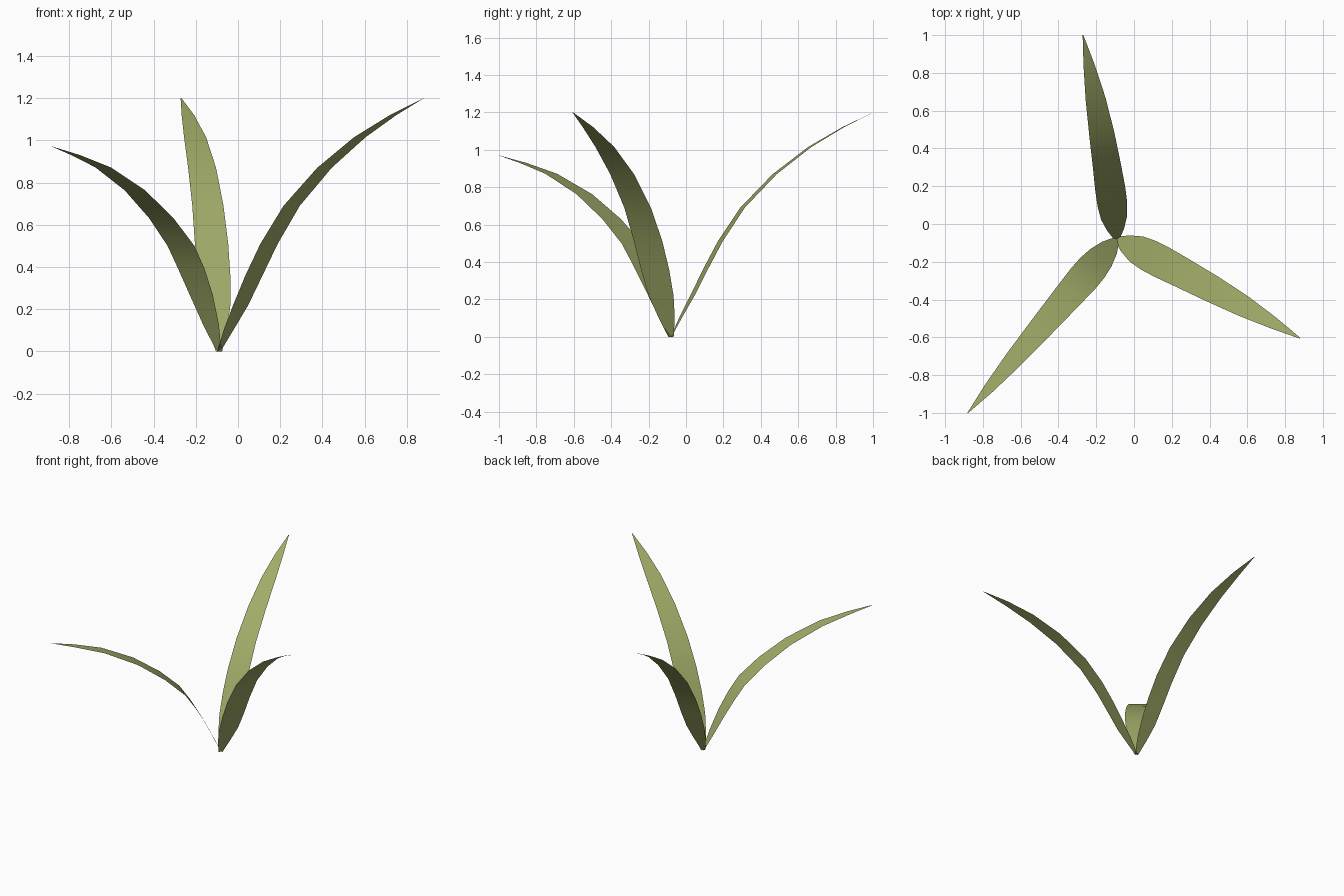
import bpy, bmesh, math
from mathutils import Vector

if "Cube" in bpy.data.objects:
    bpy.data.objects.remove(bpy.data.objects["Cube"])

green = bpy.data.materials.new("olive_green")
green.diffuse_color = (0.36, 0.41, 0.14, 1)
green.use_nodes = True
green.node_tree.nodes["Principled BSDF"].inputs["Base Color"].default_value = green.diffuse_color

BASE = Vector((-0.09, -0.08, 0))

# Leaf profiles: (distance out from the base, height, width)
UPRIGHT = [(0, 0, .03), (.05, .10, .09), (.115, .22, .14), (.185, .36, .158),
           (.265, .51, .16), (.385, .69, .15), (.56, .87, .134),
           (.75, 1.015, .106), (.93, 1.12, .06), (1.095, 1.2, .004)]
DROOPING = [(0, 0, .03), (.06, .13, .10), (.13, .27, .145), (.20, .39, .165),
            (.276, .50, .168), (.4175, .63, .152), (.61, .763, .128),
            (.842, .872, .096), (1.04, .93, .055), (1.21, .97, .004)]


def leaf(name, tip, profile, widen=1.0, bow=0.0):
    """Thin curved blade from the shared base toward the tip (x, y)."""
    out = Vector((tip[0] - BASE.x, tip[1] - BASE.y, 0))
    reach = out.length
    out.normalize()
    side = Vector((out.y, -out.x, 0))
    bm = bmesh.new()
    rows = []
    for r, z, w in profile:
        f = r / profile[-1][0]
        c = BASE + out * (f * reach) + Vector((0, 0, z)) + side * bow * math.sin(math.pi * f)
        rows.append([bm.verts.new(c + side * w * widen * s) for s in (-.5, 0, .5)])
    for a, b in zip(rows, rows[1:]):
        for i in range(2):
            bm.faces.new((a[i], a[i + 1], b[i + 1], b[i]))
    for f in bm.faces:
        f.smooth = True
    mesh = bpy.data.meshes.new(name)
    bm.to_mesh(mesh)
    bm.free()
    mesh.materials.append(green)
    bpy.context.collection.objects.link(bpy.data.objects.new(name, mesh))


leaf("back_leaf", (-.27, 1.0), UPRIGHT, 1.0, .012)
leaf("right_leaf", (.88, -.605), UPRIGHT, 1.08, -.008)
leaf("left_leaf", (-.88, -1.0), DROOPING)
